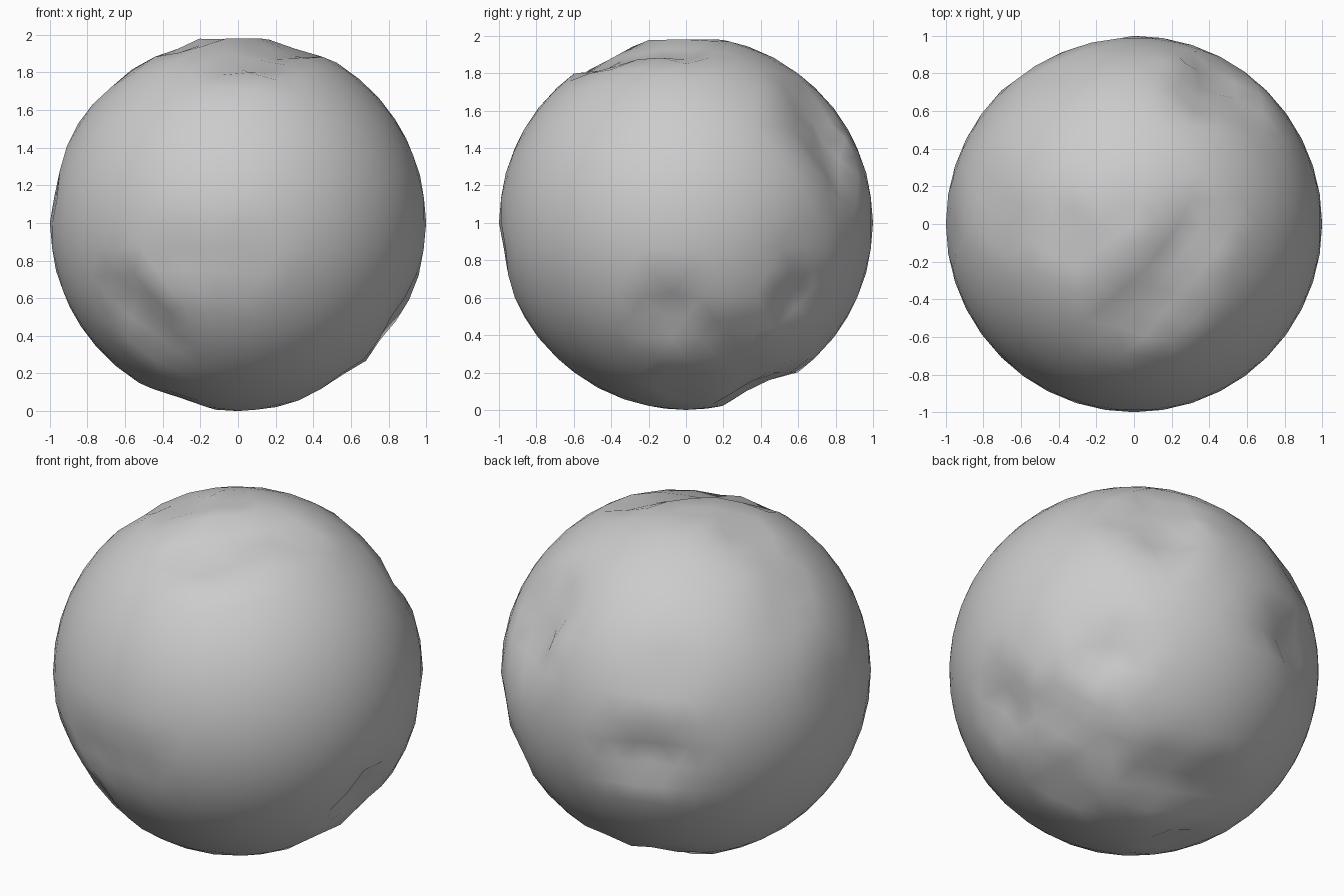
import bpy
import bmesh
import random
from mathutils import Vector
from mathutils.geometry import intersect_point_line

random.seed(4)
cube = bpy.data.objects.get("Cube")
if cube:
    bpy.data.objects.remove(cube, do_unlink=True)

# Stone colour
stone = bpy.data.materials.new("grey stone")
stone.use_nodes = True
grey = (0.6, 0.6, 0.6, 1)
stone.diffuse_color = grey
stone.node_tree.nodes["Principled BSDF"].inputs["Base Color"].default_value = grey

shallow, medium, deep = 0.03, 0.05, 0.08
narrow, wide = 0.15, 0.2
hollows = []


def hollow(depth, radius, start, end=None):
    """Register a round dent, or a groove when an end direction is given."""
    first = Vector(start).normalized()
    last = Vector(end).normalized() if end else first
    hollows.append((depth, radius, first, last))


def dent_depth(direction):
    """Depth of the deepest hollow reaching this direction."""
    deepest = 0
    for depth, radius, first, last in hollows:
        nearest = first
        if first != last:
            along = intersect_point_line(direction, first, last)[1]
            nearest = first.lerp(last, min(max(along, 0), 1)).normalized()
        falloff = max(0, 1 - ((direction - nearest).length / radius) ** 2)
        deepest = max(deepest, depth * falloff ** 0.8)
    return deepest


# Front hollows
hollow(deep, narrow, (-0.6, -0.7, -0.4), (-0.4, -0.7, -0.6))
hollow(shallow, narrow, (-0.3, -0.9, -0.2))
hollow(shallow, narrow, (0, -1, -0.2))

# Crown hollows
hollow(deep, wide, (0.2, -0.2, 0.9), (0.1, -0.4, 0.9))
hollow(medium, wide, (0.3, 0, 0.9))
hollow(shallow, wide, (0, 0, 1))
hollow(medium, narrow, (-0.3, -0.1, 0.9))
hollow(medium, narrow, (-0.1, -0.5, 0.8))
hollow(medium, narrow, (-0.4, 0, 0.9))
hollow(shallow, narrow, (-0.6, 0, 0.7))
hollow(shallow, narrow, (-0.8, 0.2, 0.6))

# Back hollows
hollow(deep, wide, (0.4, 0.7, 0.6), (0.5, 0.8, 0.3))
hollow(medium, narrow, (0.6, 0.6, 0.5))
hollow(shallow, narrow, (-0.4, 0.8, 0.4))
hollow(deep, narrow, (-0.5, 0.8, -0.1), (-0.2, 0.9, -0.1))

# Side hollows
hollow(shallow, narrow, (-1, 0, 0.2))
hollow(deep, narrow, (0.9, -0.1, -0.5))
hollow(medium, narrow, (0.8, 0, -0.6))
hollow(medium, narrow, (0.7, 0.2, -0.6))
hollow(deep, narrow, (0.7, 0.6, -0.4))
hollow(shallow, narrow, (0.8, 0.6, -0.2))

# Underside hollows
hollow(deep, wide, (-0.1, 0.4, -0.9), (0.2, 0.4, -0.9))
hollow(medium, narrow, (0.5, 0.3, -0.8))
hollow(medium, narrow, (0.5, 0, -0.9))
hollow(medium, narrow, (-0.3, 0, -1))

# Boulder: ball pushed inward at the hollows, with rough floors
bm = bmesh.new()
bmesh.ops.create_icosphere(bm, subdivisions=4, radius=1)
for vert in bm.verts:
    direction = vert.co.normalized()
    roughness = random.uniform(0.5, 1.3)
    vert.co = direction * (1 - dent_depth(direction) * roughness)
    vert.co.z += 1
mesh = bpy.data.meshes.new("boulder")
bm.to_mesh(mesh)
bm.free()
mesh.materials.append(stone)
mesh.shade_smooth()
boulder = bpy.data.objects.new("boulder", mesh)
bpy.context.collection.objects.link(boulder)
